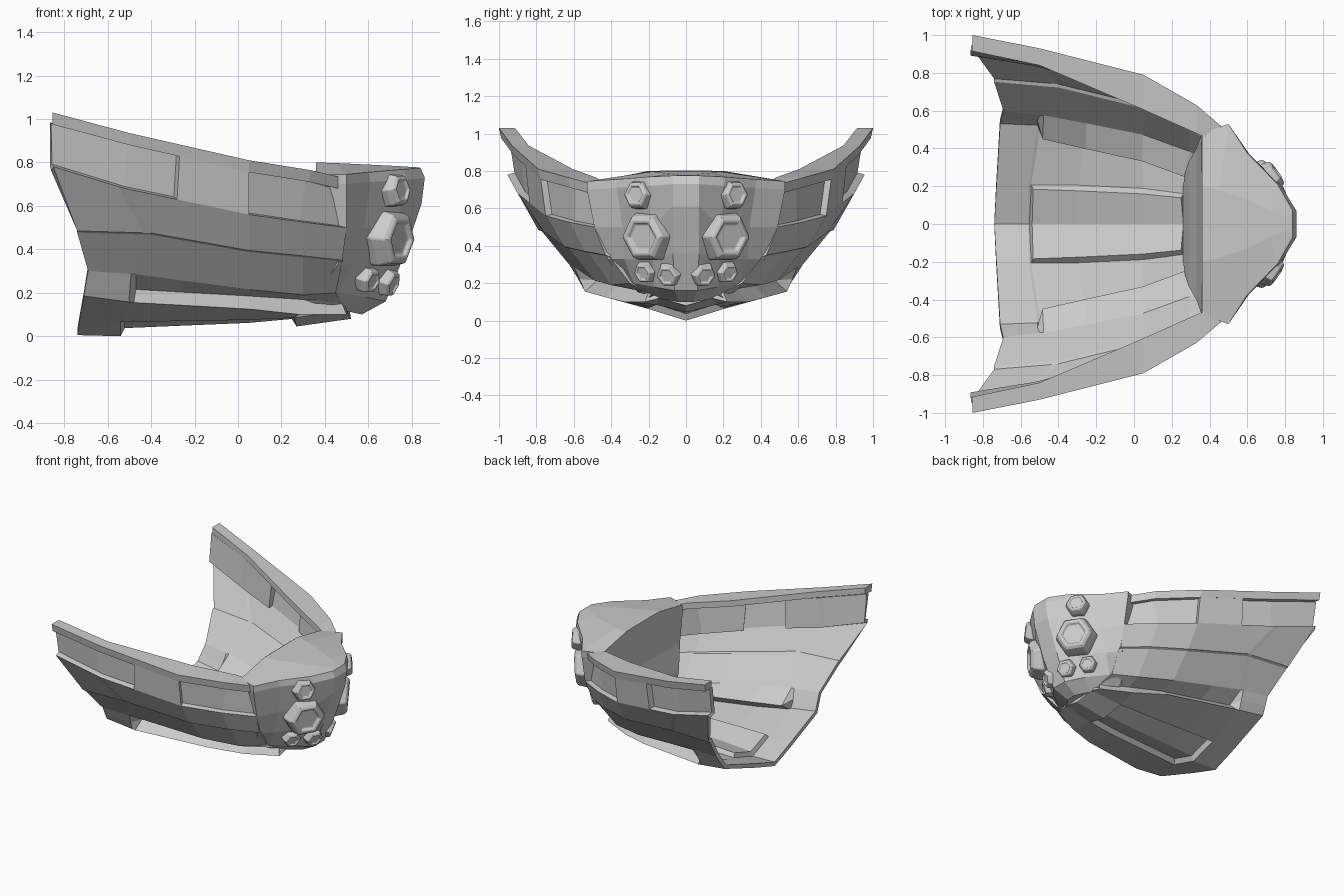
import bpy, bmesh
from math import pi
from mathutils import Matrix, Vector

if "Cube" in bpy.data.objects:
    bpy.data.objects.remove(bpy.data.objects["Cube"])

grey = bpy.data.materials.new("hull grey")
grey.use_nodes = True
grey.diffuse_color = (0.6, 0.6, 0.6, 1)
grey.node_tree.nodes["Principled BSDF"].inputs["Base Color"].default_value = (0.6, 0.6, 0.6, 1)


def finish(name, bm):
    mesh = bpy.data.meshes.new(name)
    bm.to_mesh(mesh)
    bm.free()
    mesh.materials.append(grey)
    obj = bpy.data.objects.new(name, mesh)
    bpy.context.collection.objects.link(obj)
    return obj


def loft(bm, rows, closed=False):
    """Bridge equal-length rows of points; returns verts and faces as [row][column]."""
    verts = [[bm.verts.new(p) for p in row] for row in rows]
    grid = []
    for a, b in zip(verts, verts[1:]):
        n = len(a)
        grid.append([bm.faces.new((a[i], b[i], b[(i + 1) % n], a[(i + 1) % n]))
                     for i in range(n if closed else n - 1)])
    return verts, grid


def mirror_y(points):
    return [(x, -y, z) for x, y, z in points]


def mix(a, b, t):
    return tuple(Vector(a).lerp(Vector(b), t))


# Hull lines from keel to rim, each running aft to bow
keel = [(-.74, 0, .005), (-.54, 0, 0), (.05, 0, .025), (.27, 0, .045), (.52, 0, .08)]
floor = [(-.73, .21, .07), (-.54, .21, .065), (.05, .18, .075), (.26, .16, .085), (.5, .14, .12)]
bilge = [(-.71, .55, .185), (-.48, .54, .155), (.05, .43, .125), (.28, .33, .1), (.5, .22, .1)]
groove = [(-.7, .59, .245), (-.47, .475, .215), (.05, .36, .185), (.28, .275, .17), (.48, .2, .15)]
chine = [(-.69, .625, .3), (-.47, .595, .285), (.05, .49, .215), (.3, .4, .19), (.45, .3, .2)]
belt = [(-.74, .79, .485), (-.4, .76, .475), (.05, .65, .395), (.3, .54, .37), (.48, .43, .35)]
ridge = [(-.85, .955, .78), (-.52, .9, .68), (.05, .75, .56), (.3, .62, .525), (.5, .49, .5)]
gunwale = [(-.855, .987, .975), (-.5, .917, .88), (.05, .777, .757), (.33, .617, .712), (.46, .507, .682)]
under_belt = [(x, y - .02, z - .008) for x, y, z in belt]


def add_stations(line):
    """Add the groove's aft end and the aft panel's forward end."""
    return [line[0], mix(line[0], line[1], .9), line[1], mix(line[1], line[2], .42)] + line[2:]


half = [add_stations(l) for l in (floor, bilge, groove, chine, under_belt, belt, ridge, gunwale)]
half[2][1] = mix(half[1][1], half[3][1], .5)
lines = [mirror_y(l) for l in reversed(half)] + [add_stations(keel)] + half

# Hull shell with bilge grooves, recessed panels and keel channel
bm = bmesh.new()
verts, grid = loft(bm, lines)
last = len(grid) - 1
recesses = [([f for r in (7, 8) for f in grid[r][2:5]], .02, .035)]
for r in (0, last):
    recesses.append((grid[r][0:3], .006, .04))
    recesses.append((grid[r][4:6], .006, .035))
bm.normal_update()
if grid[8][0].normal.z > 0:
    bmesh.ops.reverse_faces(bm, faces=bm.faces[:])
    bm.normal_update()
for faces, slope, depth in recesses:
    bmesh.ops.inset_region(bm, faces=faces, thickness=slope, depth=-depth,
                           use_even_offset=True, use_boundary=False)
hull = finish("hull_shell", bm)
solid = hull.modifiers.new("thickness", "SOLIDIFY")
solid.thickness = .03
solid.offset = -1

# Rim flanges, widening toward the bow
rim_outer = [(-.855, 1, 1.03), (-.5, .93, .935), (.05, .79, .81), (.33, .63, .765), (.46, .52, .735)]
rim_inner = [(-.855, .915, 1.03), (-.5, .84, .935), (.05, .605, .81), (.33, .48, .765), (.42, .44, .735)]
for side in (1, -1):
    sections = []
    for (xo, yo, zo), (xi, yi, zi) in zip(rim_outer, rim_inner):
        sections.append([(xo, side * yo, zo), (xo, side * (yo - .012), zo - .055),
                         (xi, side * yi, zi - .045), (xi, side * yi, zi)])
    bm = bmesh.new()
    verts, _ = loft(bm, sections, closed=True)
    bm.faces.new(verts[0])
    bm.faces.new(verts[-1])
    bmesh.ops.recalc_face_normals(bm, faces=bm.faces[:])
    finish("left_rim" if side > 0 else "right_rim", bm)

# Bow block: rows from the deck crown down, each from back to front
bow_rows = [
    [(.36, .1, .802), (.36, .2, .8), (.45, .18, .797), (.6, .13, .79), (.72, .07, .784), (.82, .03, .778)],
    [(.36, .2, .8), (.36, .48, .745), (.5, .53, .745), (.6, .375, .755), (.76, .21, .768), (.84, .07, .775)],
    [(.36, .2, .76), (.355, .47, .71), (.5, .53, .7), (.61, .37, .71), (.78, .2, .72), (.86, .07, .73)],
    [(.33, .2, .5), (.33, .4, .5), (.5, .49, .5), (.58, .34, .5), (.725, .19, .5), (.845, .07, .61)],
    [(.29, .16, .33), (.29, .33, .33), (.46, .42, .33), (.53, .33, .33), (.66, .18, .33), (.76, .07, .36)],
    [(.27, .13, .2), (.27, .27, .2), (.38, .34, .22), (.46, .28, .2), (.59, .17, .18), (.68, .06, .16)],
    [(.26, .1, .12), (.26, .2, .12), (.35, .24, .14), (.42, .2, .12), (.5, .13, .115), (.57, .04, .1)],
]
bm = bmesh.new()
verts, _ = loft(bm, [r + mirror_y(reversed(r)) for r in bow_rows], closed=True)
for ring in (verts[0], verts[-1]):
    n = len(ring)
    for i in range(n // 2 - 1):
        bm.faces.new((ring[i], ring[i + 1], ring[n - 2 - i], ring[n - 1 - i]))
bmesh.ops.recalc_face_normals(bm, faces=bm.faces[:])
finish("bow_block", bm)


# Hexagonal thruster lamps: wide stepped bodies with a sunken lens
def lamp(name, centre, direction, radius):
    bm = bmesh.new()
    rings = [(1, -1.3), (1, -.5), (.93, -.28), (.88, -.12), (.74, 0), (.6, 0), (.55, -.12)]
    axis = Vector(direction).normalized()
    across = axis.cross(Vector((0, 0, 1))).normalized()
    rows = []
    for scale, height in rings:
        spoke = across * radius * scale
        rows.append([Vector(centre) + axis * height * radius + Matrix.Rotation(k * pi / 3, 3, axis) @ spoke
                     for k in range(6)])
    verts, _ = loft(bm, rows, closed=True)
    bm.faces.new(verts[0])
    bm.faces.new(verts[-1])
    bmesh.ops.recalc_face_normals(bm, faces=bm.faces[:])
    obj = finish(name, bm)
    bevel = obj.modifiers.new("soft_corners", "BEVEL")
    bevel.width = radius * .14
    bevel.segments = 2
    bevel.limit_method = "ANGLE"
    bevel.angle_limit = .75


lamps = [("main", (.755, .24, .445), (.84, .53, -.08), .147),
         ("upper", (.76, .275, .675), (.82, .56, .08), .083),
         ("lower_outer", (.625, .235, .25), (.78, .55, -.28), .064),
         ("lower_inner", (.72, .105, .235), (.85, .4, -.35), .07)]
for name, (x, y, z), (dx, dy, dz), radius in lamps:
    for side, label in ((1, "left"), (-1, "right")):
        lamp(f"{label}_{name}_lamp", (x, side * y, z), (dx, side * dy, dz), radius)
